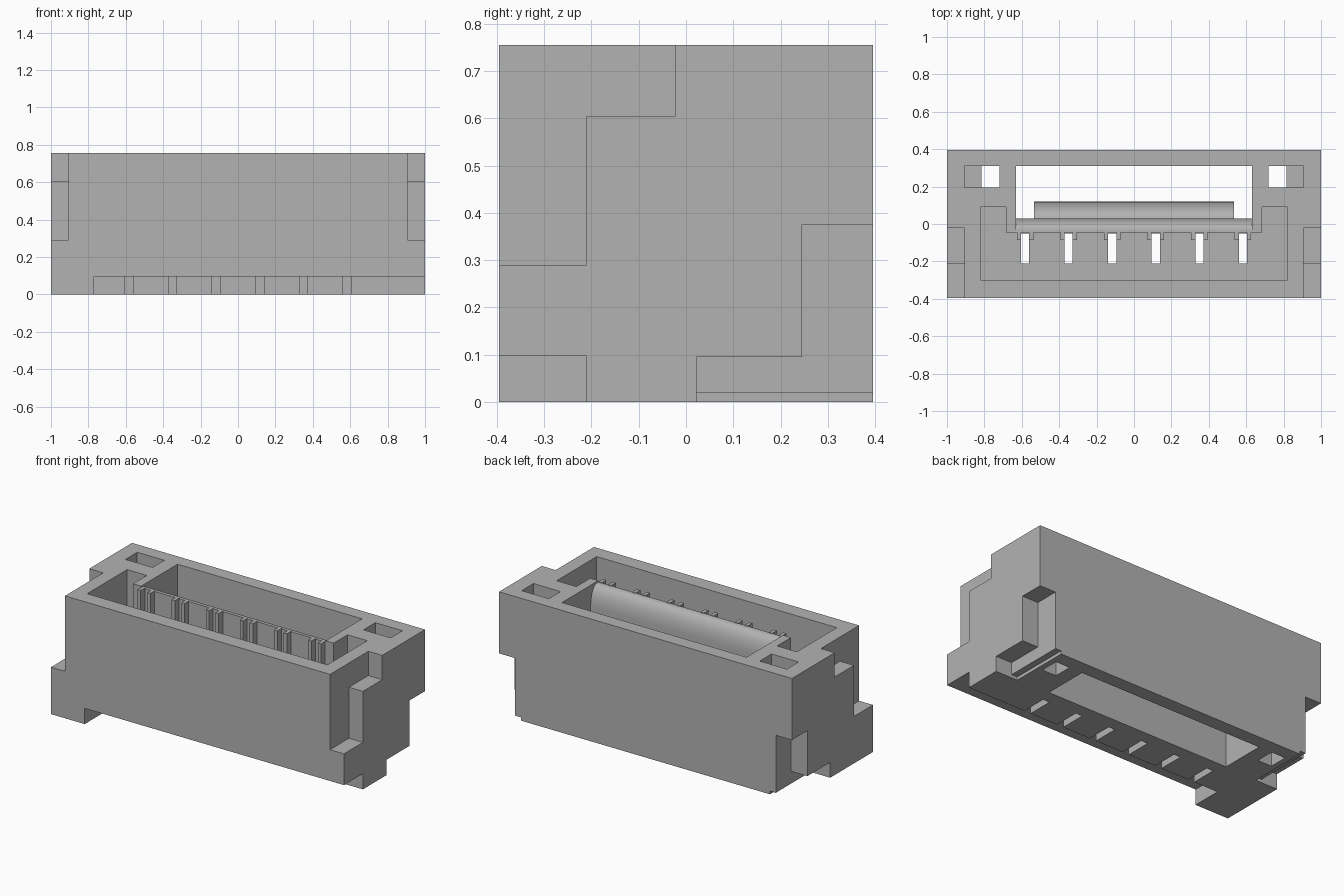
import bpy, bmesh, math

cube = bpy.data.objects.get("Cube")
if cube:
    bpy.data.objects.remove(cube, do_unlink=True)

grey = bpy.data.materials.new("housing_grey")
grey.use_nodes = True
colour = (0.45, 0.45, 0.45, 1)
grey.diffuse_color = colour
grey.node_tree.nodes["Principled BSDF"].inputs["Base Color"].default_value = colour

H = 0.755        # total height
FLOOR = 0.2      # floor of the front pocket
PITCH = 0.233
contacts = [(i - 2.5) * PITCH for i in range(6)]


def prism(name, profile, lo, hi, axis="z"):
    """Extrude a profile, given in (x, y) for z or (y, z) for x."""
    bm = bmesh.new()

    def place(p, t):
        return (p[0], p[1], t) if axis == "z" else (t, p[0], p[1])
    a = [bm.verts.new(place(p, lo)) for p in profile]
    b = [bm.verts.new(place(p, hi)) for p in profile]
    bm.faces.new(a)
    bm.faces.new(b)
    for i in range(len(a)):
        j = (i + 1) % len(a)
        bm.faces.new((a[i], a[j], b[j], b[i]))
    bmesh.ops.recalc_face_normals(bm, faces=bm.faces)
    mesh = bpy.data.meshes.new(name)
    bm.to_mesh(mesh)
    bm.free()
    mesh.materials.append(grey)
    obj = bpy.data.objects.new(name, mesh)
    bpy.context.collection.objects.link(obj)
    return obj


def box(name, x0, x1, y0, y1, z0, z1):
    x0, x1 = sorted((x0, x1))
    return prism(name, [(x0, y0), (x1, y0), (x1, y1), (x0, y1)], z0, z1)


def activate(obj):
    bpy.ops.object.select_all(action="DESELECT")
    obj.select_set(True)
    bpy.context.view_layer.objects.active = obj


body = box("housing", -1, 1, -0.395, 0.395, 0, H)


def cut(cutter):
    cutter.hide_render = True
    activate(body)
    mod = body.modifiers.new("cut", "BOOLEAN")
    mod.operation = "DIFFERENCE"
    mod.solver = "EXACT"
    mod.object = cutter
    bpy.ops.object.modifier_apply(modifier=mod.name)
    bpy.data.objects.remove(cutter, do_unlink=True)


# Front pocket with an ear at each end
half = [(0.82, -0.3), (0.82, 0.09), (0.685, 0.09), (0.685, -0.045)]
cut(prism("pocket", half + [(-x, y) for x, y in reversed(half)], FLOOR, 0.9))

# Rear through opening, which also rounds the top of the partition
arc = []
for i in range(9):
    a = i / 8 * math.pi / 2
    arc.append((-0.03 + 0.06 * math.sin(a), 0.62 + 0.127 * math.cos(a)))
cut(prism("rear_opening", [(-0.06, 0.747)] + arc
          + [(0.03, -0.1), (0.31, -0.1), (0.31, 0.9), (-0.06, 0.9)],
          -0.63, 0.63, "x"))

# Underside recess in front, leaving one foot
cut(box("front_recess", -0.77, 1.1, -0.5, -0.21, -0.1, 0.097))

# Contact slots through the floor
for x in contacts:
    cut(box("slot", x - 0.022, x + 0.022, -0.21, -0.05, -0.1, FLOOR + 0.05))

for s in (-1, 1):
    # Stepped corner at the upper front
    cut(prism("upper_step", [(-0.5, 0.29), (-0.21, 0.29), (-0.21, 0.605),
                             (-0.022, 0.605), (-0.022, 0.9), (-0.5, 0.9)],
              s * 0.905, s * 1.1, "x"))
    # Stepped corner at the lower back, with a thin lip below
    cut(prism("lower_step", [(0.022, -0.1), (0.022, 0.095), (0.245, 0.095),
                             (0.245, 0.375), (0.5, 0.375), (0.5, -0.1)],
              s * 0.89, s * 1.1, "x"))
    cut(box("lip_step", s * 0.85, s * 1.1, 0.022, 0.5, -0.1, 0.02))
    # Small retainer windows: a through hole and a ledge
    cut(box("window", s * 0.72, s * 0.815, 0.195, 0.31, -0.1, 0.9))
    cut(box("ledge", s * 0.80, s * 0.905, 0.195, 0.31, 0.5, 0.9))

# Rib pairs beside each contact
for i, x in enumerate(contacts):
    for s in (-1, 1):
        box(f"contact_rib_{i + 1}_{'left' if s > 0 else 'right'}",
            x + s * 0.022, x + s * 0.044, -0.085, -0.04, FLOOR - 0.01, 0.75)

# Latch bump on the back of the partition
bump = [(0.02, 0.27), (0.03, 0.27), (0.12, 0.31)]
for i in range(1, 9):
    a = i / 8 * math.pi / 2
    bump.append((0.03 + 0.09 * math.cos(a), 0.31 + 0.2 * math.sin(a)))
bump.append((0.02, 0.51))
latch = prism("latch_bump", bump, -0.535, 0.535, "x")

for obj in (body, latch):
    activate(obj)
    bpy.ops.object.shade_smooth_by_angle(angle=math.radians(30))
